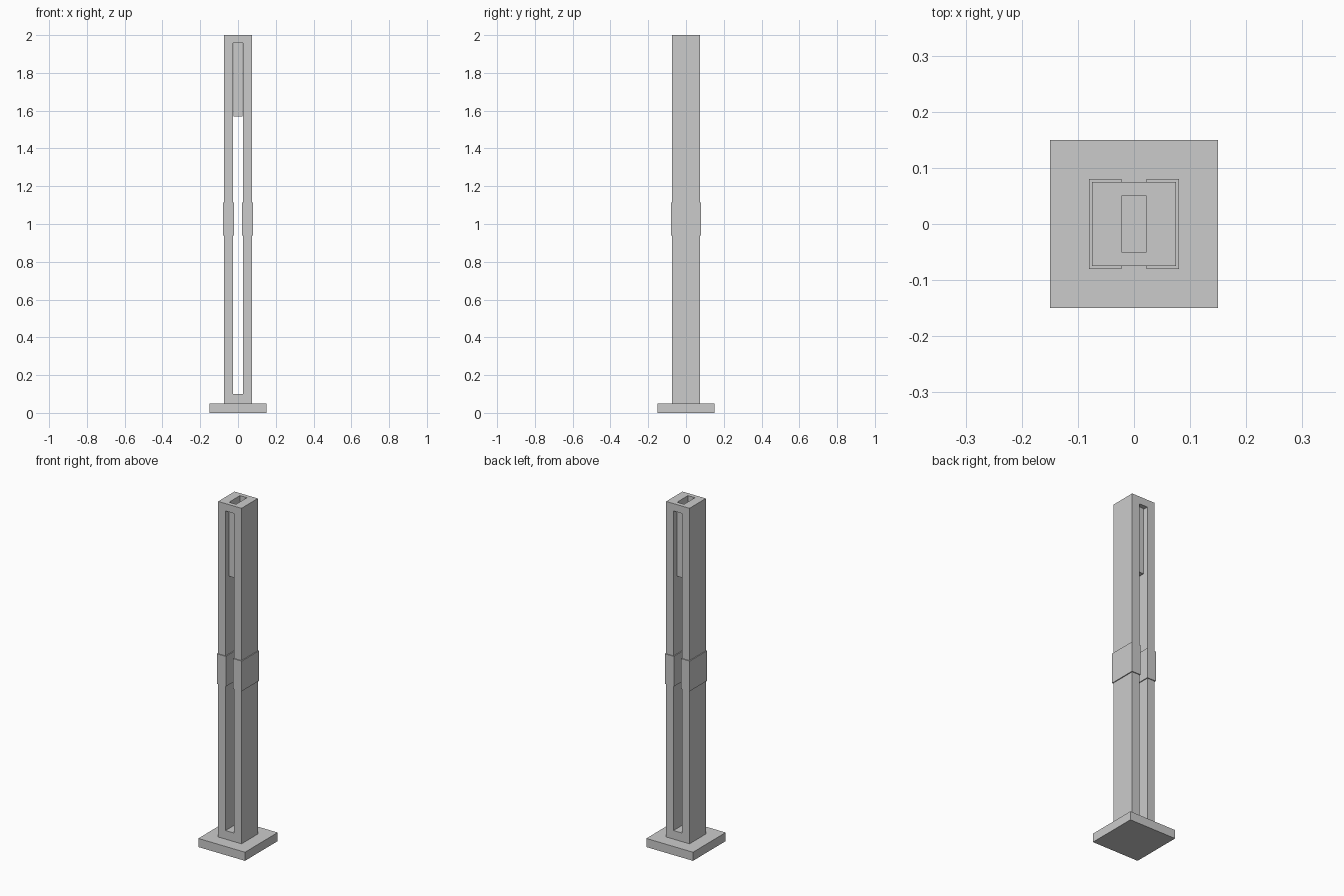
import bpy, bmesh
from mathutils import Matrix

if "Cube" in bpy.data.objects:
    bpy.data.objects.remove(bpy.data.objects["Cube"])


def box(name, x, y, z, open_top=False):
    """Axis-aligned box from (min, max) pairs."""
    bm = bmesh.new()
    bmesh.ops.create_cube(bm, size=1)
    mid = [(a + b) / 2 for a, b in (x, y, z)]
    size = [b - a for a, b in (x, y, z)]
    bmesh.ops.transform(bm, verts=bm.verts,
                        matrix=Matrix.Translation(mid) @ Matrix.Diagonal((*size, 1)))
    if open_top:
        bm.normal_update()
        top = [f for f in bm.faces if f.normal.z > 0.9]
        bmesh.ops.delete(bm, geom=top, context='FACES_ONLY')
    mesh = bpy.data.meshes.new(name)
    bm.to_mesh(mesh)
    bm.free()
    ob = bpy.data.objects.new(name, mesh)
    bpy.context.collection.objects.link(ob)
    return ob


def cut(target, cutter):
    """Subtract the cutter, then discard it."""
    cutter.hide_render = True
    mod = target.modifiers.new("cut", 'BOOLEAN')
    mod.operation = 'DIFFERENCE'
    mod.solver = 'EXACT'
    mod.object = cutter
    bpy.context.view_layer.objects.active = target
    bpy.ops.object.modifier_apply(modifier=mod.name)
    bpy.data.objects.remove(cutter)


def sym(v):
    return (-v, v)


SLOT_TOP = 1.957

# Base plate
box("base_plate", sym(0.15), sym(0.15), (0, 0.05))

# Post with a long slot front to back and an opening in its top
post = box("post", sym(0.075), sym(0.075), (0.05, 2.0))
cut(post, box("slot_cutter", sym(0.0275), sym(0.2), (0.10, SLOT_TOP)))
cut(post, box("opening_cutter", sym(0.0225), sym(0.05), (1.9, 2.1)))

# Thin open-topped socket hanging below the top opening
box("top_socket", sym(0.0225), sym(0.05), (1.57, SLOT_TOP), open_top=True)

# Collar halves either side of the slot
for side, x in (("left", (-0.08, -0.0225)), ("right", (0.0225, 0.08))):
    box("collar_" + side, x, sym(0.08), (0.94, 1.115))
